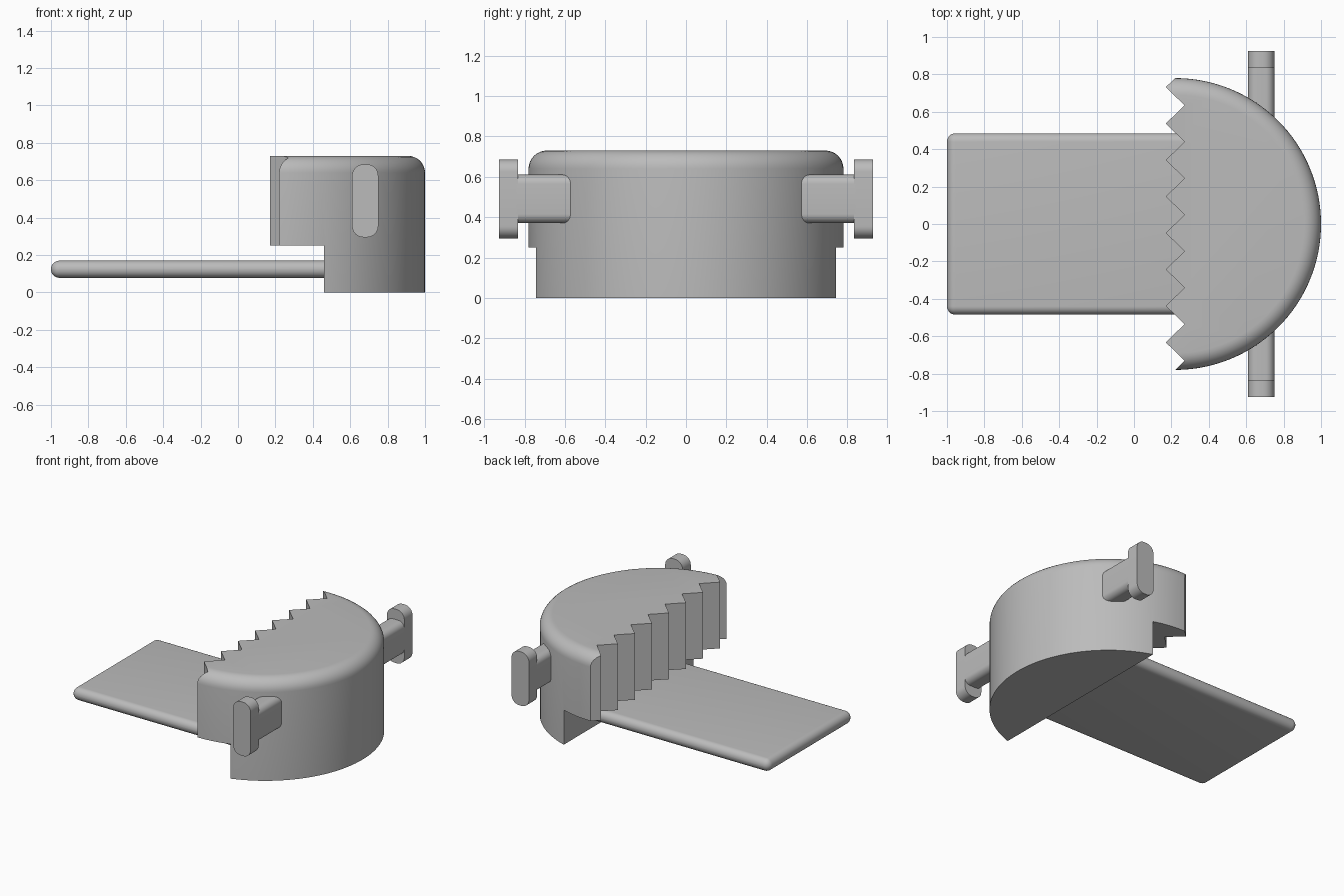
import bpy
import bmesh
import math
from mathutils import Matrix, Vector

if "Cube" in bpy.data.objects:
    bpy.data.objects.remove(bpy.data.objects["Cube"], do_unlink=True)

grey = bpy.data.materials.new("mid_grey")
grey.use_nodes = True
grey.diffuse_color = (0.5, 0.5, 0.5, 1)
grey.node_tree.nodes["Principled BSDF"].inputs["Base Color"].default_value = (0.5, 0.5, 0.5, 1)


def make_object(name, bm):
    bmesh.ops.recalc_face_normals(bm, faces=bm.faces)
    mesh = bpy.data.meshes.new(name)
    bm.to_mesh(mesh)
    bm.free()
    mesh.materials.append(grey)
    obj = bpy.data.objects.new(name, mesh)
    bpy.context.collection.objects.link(obj)
    return obj


def box(name, low, high, radius=0, axis=None, segments=8):
    """Box between two corners; rounds all edges, or only those along an axis."""
    low, high = Vector(low), Vector(high)
    bm = bmesh.new()
    bmesh.ops.create_cube(bm, size=1, matrix=Matrix.LocRotScale(
        (low + high) / 2, None, high - low))
    if radius:
        edges = [e for e in bm.edges if axis is None
                 or abs((e.verts[0].co - e.verts[1].co)[axis]) > 0.001]
        bmesh.ops.bevel(bm, geom=edges, offset=radius, segments=segments,
                        profile=0.5, affect='EDGES')
    return make_object(name, bm)


def prism(name, outline, bottom, top):
    bm = bmesh.new()
    face = bm.faces.new([bm.verts.new((x, y, bottom)) for x, y in outline])
    side = bmesh.ops.extrude_face_region(bm, geom=[face])["geom"]
    bmesh.ops.translate(bm, vec=(0, 0, top - bottom),
                        verts=[v for v in side if isinstance(v, bmesh.types.BMVert)])
    return make_object(name, bm)


def select_only(obj):
    bpy.ops.object.select_all(action='DESELECT')
    obj.select_set(True)
    bpy.context.view_layer.objects.active = obj


def cut(obj, cutter, operation):
    cutter.hide_render = True
    mod = obj.modifiers.new("cut", 'BOOLEAN')
    mod.operation = operation
    mod.solver = 'EXACT'
    mod.object = cutter
    select_only(obj)
    bpy.ops.object.modifier_apply(modifier=mod.name)
    bpy.data.objects.remove(cutter, do_unlink=True)


def smooth(obj):
    select_only(obj)
    bpy.ops.object.shade_smooth_by_angle(angle=math.radians(30))


# Round body with a filleted top rim
CENTRE, RADIUS, HEIGHT = 0.22, 0.78, 0.73
bm = bmesh.new()
bmesh.ops.create_cone(bm, cap_ends=True, segments=128, radius1=RADIUS, radius2=RADIUS,
                      depth=HEIGHT, matrix=Matrix.Translation((CENTRE, 0, HEIGHT / 2)))
rim = [e for e in bm.edges if all(v.co.z > HEIGHT - 0.01 for v in e.verts)]
bmesh.ops.bevel(bm, geom=rim, offset=0.09, segments=8, profile=0.5, affect='EDGES')
body = make_object("body", bm)

# Zigzag teeth along the straight side
zigzag = [(1.2, 0.9), (CENTRE, 0.9), (CENTRE, RADIUS)]
for i in range(16):
    zigzag.append((0.27 if i % 2 else 0.17, 0.732 - i * 0.0975))
zigzag += [(CENTRE, -RADIUS), (CENTRE, -0.9), (1.2, -0.9)]
cut(body, prism("teeth_cutter", zigzag, -0.1, 1), 'INTERSECT')

# Step under the teeth
cut(body, box("step_cutter", (-0.2, -1, -0.2), (0.46, 1, 0.25)), 'DIFFERENCE')
smooth(body)

# Flat tongue with rounded edges
smooth(box("tongue", (-1, -0.485, 0.078), (0.52, 0.485, 0.17), 0.0455))

# T-shaped handles on both sides
for name, side in (("front", -1), ("back", 1)):
    smooth(box(name + "_handle_stem", (0.61, min(side * 0.45, side * 0.84), 0.37),
               (0.75, max(side * 0.45, side * 0.84), 0.61), 0.045, axis=1))
    smooth(box(name + "_handle_bar", (0.61, min(side * 0.833, side * 0.926), 0.295),
               (0.75, max(side * 0.833, side * 0.926), 0.685), 0.06, axis=1))
